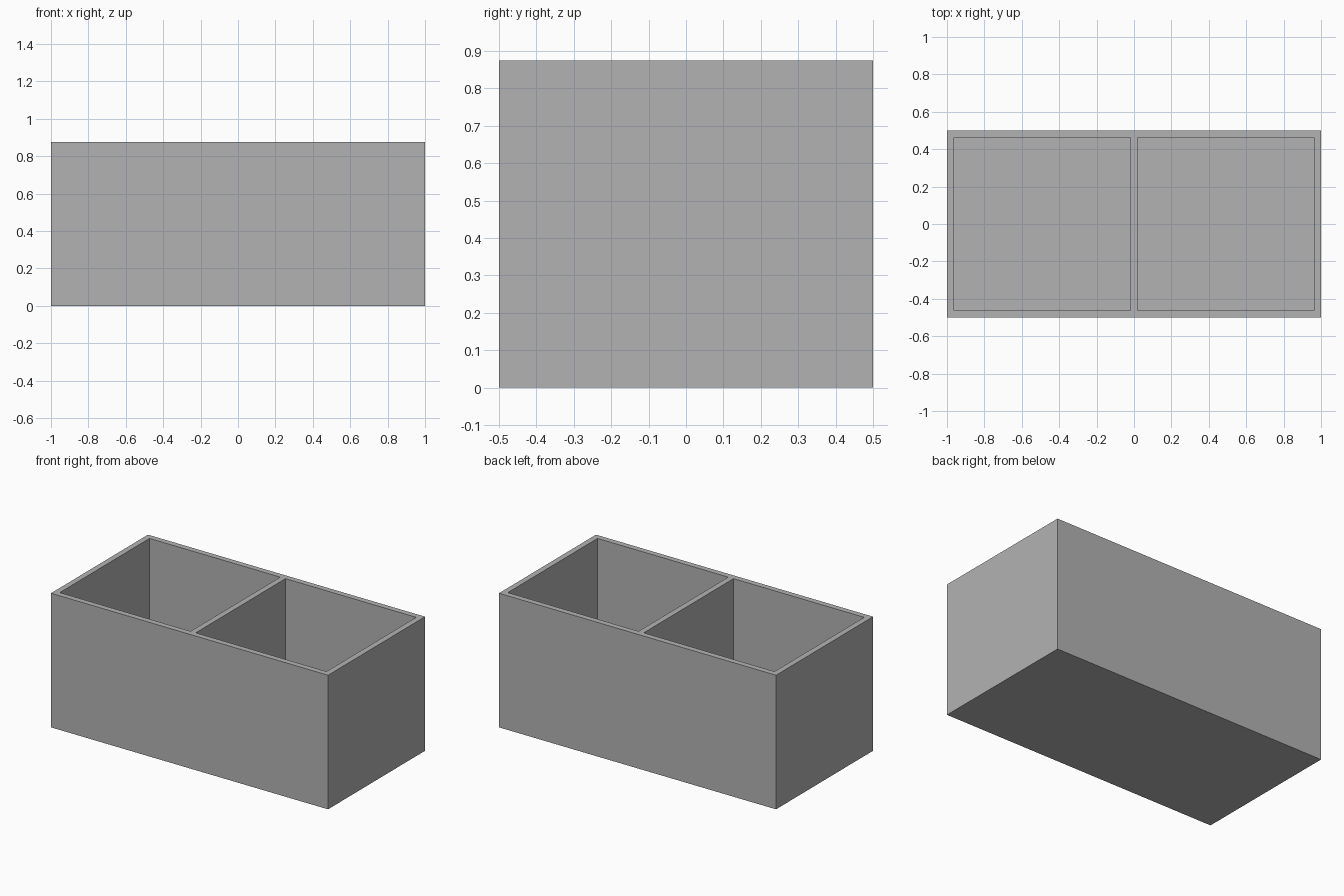
import bpy

if "Cube" in bpy.data.objects:
    bpy.data.objects.remove(bpy.data.objects["Cube"])

W, D, H = 2.0, 1.0, 0.875   # outer size
T = 0.0375                  # wall, floor and divider thickness


def box(name, lo, hi):
    """Box spanning two opposite corners."""
    size = [b - a for a, b in zip(lo, hi)]
    mid = [(a + b) / 2 for a, b in zip(lo, hi)]
    bpy.ops.mesh.primitive_cube_add(size=1, location=mid)
    ob = bpy.context.object
    ob.name = name
    ob.scale = size
    bpy.ops.object.transform_apply(location=True, rotation=True, scale=True)
    return ob


grey = bpy.data.materials.new("grey")
grey.diffuse_color = (0.45, 0.45, 0.45, 1)
grey.use_nodes = True
grey.node_tree.nodes["Principled BSDF"].inputs["Base Color"].default_value = grey.diffuse_color

# Outer body
body = box("two_compartment_box", (-W / 2, -D / 2, 0), (W / 2, D / 2, H))
body.data.materials.append(grey)

# Two open compartments, leaving the walls, floor and central divider
for side, x0, x1 in (("left", -W / 2 + T, -T / 2), ("right", T / 2, W / 2 - T)):
    cutter = box(side + "_compartment_cutter",
                 (x0, -D / 2 + T, T), (x1, D / 2 - T, H + 0.1))
    cutter.data.materials.append(grey)
    cutter.hide_render = True
    cutter.hide_set(True)
    cut = body.modifiers.new(side + "_compartment", 'BOOLEAN')
    cut.operation = 'DIFFERENCE'
    cut.solver = 'EXACT'
    cut.object = cutter
